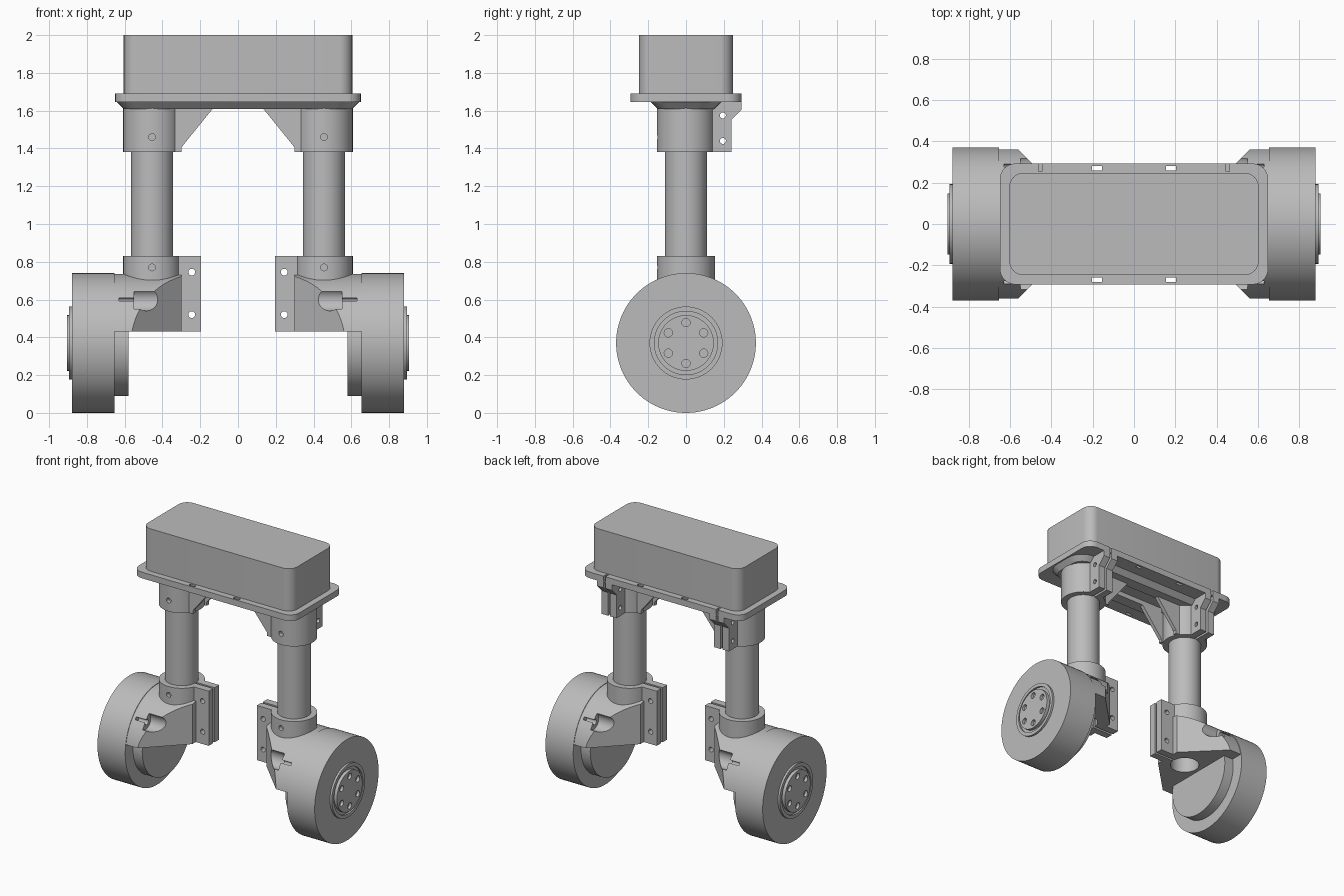
import bpy, bmesh, math

if "Cube" in bpy.data.objects:
    bpy.data.objects.remove(bpy.data.objects["Cube"])

grey = bpy.data.materials.new("matte_grey")
grey.use_nodes = True
grey.diffuse_color = (0.5, 0.5, 0.5, 1)
grey.node_tree.nodes["Principled BSDF"].inputs["Base Color"].default_value = (0.5, 0.5, 0.5, 1)

LEG = 0.455    # x of the leg axis
WHEEL_Z = 0.37


def place(axis, a, b, t):
    return {"x": (t, a, b), "y": (a, t, b), "z": (a, b, t)}[axis]


def loft(name, axis, sections):
    """Closed solid through matching outlines, each given as (position, points)."""
    bm = bmesh.new()
    rings = [[bm.verts.new(place(axis, a, b, t)) for a, b in pts] for t, pts in sections]
    n = len(rings[0])
    bm.faces.new(rings[0])
    bm.faces.new(rings[-1])
    for low, high in zip(rings, rings[1:]):
        for i in range(n):
            j = (i + 1) % n
            bm.faces.new((low[i], low[j], high[j], high[i]))
    bmesh.ops.recalc_face_normals(bm, faces=bm.faces)
    mesh = bpy.data.meshes.new(name)
    bm.to_mesh(mesh)
    bm.free()
    mesh.materials.append(grey)
    obj = bpy.data.objects.new(name, mesh)
    bpy.context.collection.objects.link(obj)
    return obj


def prism(name, axis, pts, lo, hi):
    return loft(name, axis, [(lo, pts), (hi, pts)])


def cyl(name, axis, a, b, r, lo, hi, n=64):
    angles = [math.tau * i / n for i in range(n)]
    return prism(name, axis, [(a + r * math.cos(t), b + r * math.sin(t)) for t in angles], lo, hi)


def box(name, x0, x1, y0, y1, z0, z1):
    return prism(name, "z", [(x0, y0), (x1, y0), (x1, y1), (x0, y1)], z0, z1)


def rounded(w, d, r, n=8):
    pts = []
    for k, (sx, sy) in enumerate([(1, 1), (-1, 1), (-1, -1), (1, -1)]):
        for i in range(n + 1):
            t = math.pi / 2 * (k + i / n)
            pts.append((sx * (w - r) + r * math.cos(t), sy * (d - r) + r * math.sin(t)))
    return pts


def finish(obj, steps=(), mirror=True):
    """Apply booleans in order, mirror to the other side, and shade."""
    for op, tool in steps:
        mod = obj.modifiers.new(op, "BOOLEAN")
        mod.operation, mod.object, mod.solver = op, tool, "EXACT"
    if mirror:
        mod = obj.modifiers.new("Mirror", "MIRROR")
        mod.use_mirror_merge = False
    bpy.ops.object.select_all(action="DESELECT")
    obj.select_set(True)
    bpy.context.view_layer.objects.active = obj
    for mod in list(obj.modifiers):
        bpy.ops.object.modifier_apply(modifier=mod.name)
    for tool in {t for _, t in steps}:
        bpy.data.objects.remove(tool)
    bpy.ops.object.shade_smooth_by_angle(angle=math.radians(30))


def cut(tool):
    tool.hide_render = True
    return ("DIFFERENCE", tool)


def add(tool):
    return ("UNION", tool)


# Upper casing and its flange with slots and notches
finish(prism("casing", "z", rounded(0.605, 0.248, 0.07), 1.68, 2.0), mirror=False)
cuts = []
for s in (-1, 1):
    for y in (-0.27, 0.27):
        x = s * 0.18
        cuts.append(cut(box("slot", x - 0.024, x + 0.024, y - 0.01, y + 0.01, 1.6, 1.75)))
    x = s * LEG
    cuts.append(cut(box("notch", x - 0.008, x + 0.008, 0.255, 0.35, 1.6, 1.75)))
finish(prism("flange", "z", rounded(0.65, 0.293, 0.075), 1.645, 1.69), cuts, mirror=False)

# Tapered slab under the flange with a central recess
slab = loft("underside_slab", "z", [(1.61, rounded(0.605, 0.15, 0.09)),
                                    (1.65, rounded(0.645, 0.19, 0.13))])
finish(slab, [cut(box("recess", -0.3, 0.3, -0.065, 0.065, 1.55, 1.645))], mirror=False)

# Upper clamp: collar, gussets, split rear tab
ear = [(0.1, 1.38), (0.24, 1.38), (0.24, 1.55), (0.293, 1.605), (0.293, 1.65), (0.1, 1.65)]
web = [(LEG - 0.1, 1.38), (0.3, 1.38), (0.3, 1.405), (0.13, 1.615), (LEG - 0.1, 1.615)]
steps = [add(prism("ear", "x", ear, LEG - 0.06, LEG + 0.06))]
for s in (-1, 1):
    lo, hi = sorted((s * 0.065, s * 0.092))
    steps.append(add(prism("gusset", "y", web, lo, hi)))
steps.append(cut(box("split", LEG - 0.008, LEG + 0.008, 0.09, 0.4, 1.3, 1.644)))
for z in (1.44, 1.575):
    steps.append(cut(cyl("bolt_hole", "x", 0.195, z, 0.016, 0.2, 0.7, 20)))
steps.append(cut(cyl("screw_hole", "y", LEG, 1.46, 0.018, -0.3, -0.125, 20)))
finish(cyl("upper_clamp", "z", LEG, 0, 0.153, 1.38, 1.647), steps)

# Leg tube
finish(cyl("leg_tube", "z", LEG, 0, 0.112, 0.6, 1.6))

# Lower clamp: half-round housing narrowing to a collar with a split inner tab
plan = [(0.3, -0.1), (0.6, -0.4), (0.66, -0.4), (0.66, 0.4), (0.6, 0.4), (0.3, 0.1)]
steps = [("INTERSECT", prism("plan_limit", "z", plan, 0.43, 0.9)),
         add(cyl("collar", "z", LEG, 0, 0.153, 0.43, 0.83)),
         add(box("tab", 0.195, 0.4, -0.06, 0.06, 0.43, 0.83)),
         cut(cyl("bore", "z", LEG, 0, 0.098, 0.3, 0.65)),
         cut(box("split", 0.1, 0.36, -0.008, 0.008, 0.3, 0.95))]
for z in (0.52, 0.745):
    steps.append(cut(cyl("bolt_hole", "y", 0.245, z, 0.018, -0.3, 0.3, 20)))
for y in (-0.285, 0.285):
    steps.append(cut(cyl("screw_pocket", "x", y, 0.6, 0.06, 0.2, 0.55, 32)))
    steps.append(cut(cyl("screw_hole", "x", y * 0.95, 0.59, 0.02, 0.5, 0.63, 16)))
steps.append(cut(cyl("set_screw", "y", LEG, 0.77, 0.018, -0.3, -0.125, 20)))
finish(cyl("lower_clamp", "x", 0, WHEEL_Z, 0.366, 0.25, 0.7, 96), steps)

# Wheel, inner motor disc and hub
finish(cyl("wheel", "x", 0, WHEEL_Z, 0.37, 0.655, 0.88, 96))
finish(cyl("motor_disc", "x", 0, WHEEL_Z, 0.28, 0.58, 0.67, 96))
finish(cyl("hub_ring", "x", 0, WHEEL_Z, 0.193, 0.86, 0.895),
       [cut(cyl("groove", "x", 0, WHEEL_Z, 0.168, 0.882, 0.95))])
steps = []
for k in range(6):
    t = math.radians(90 + 60 * k)
    steps.append(cut(cyl("hub_hole", "x", 0.108 * math.cos(t), WHEEL_Z + 0.108 * math.sin(t),
                         0.022, 0.885, 0.95, 20)))
finish(cyl("hub_cap", "x", 0, WHEEL_Z, 0.147, 0.86, 0.905), steps)
